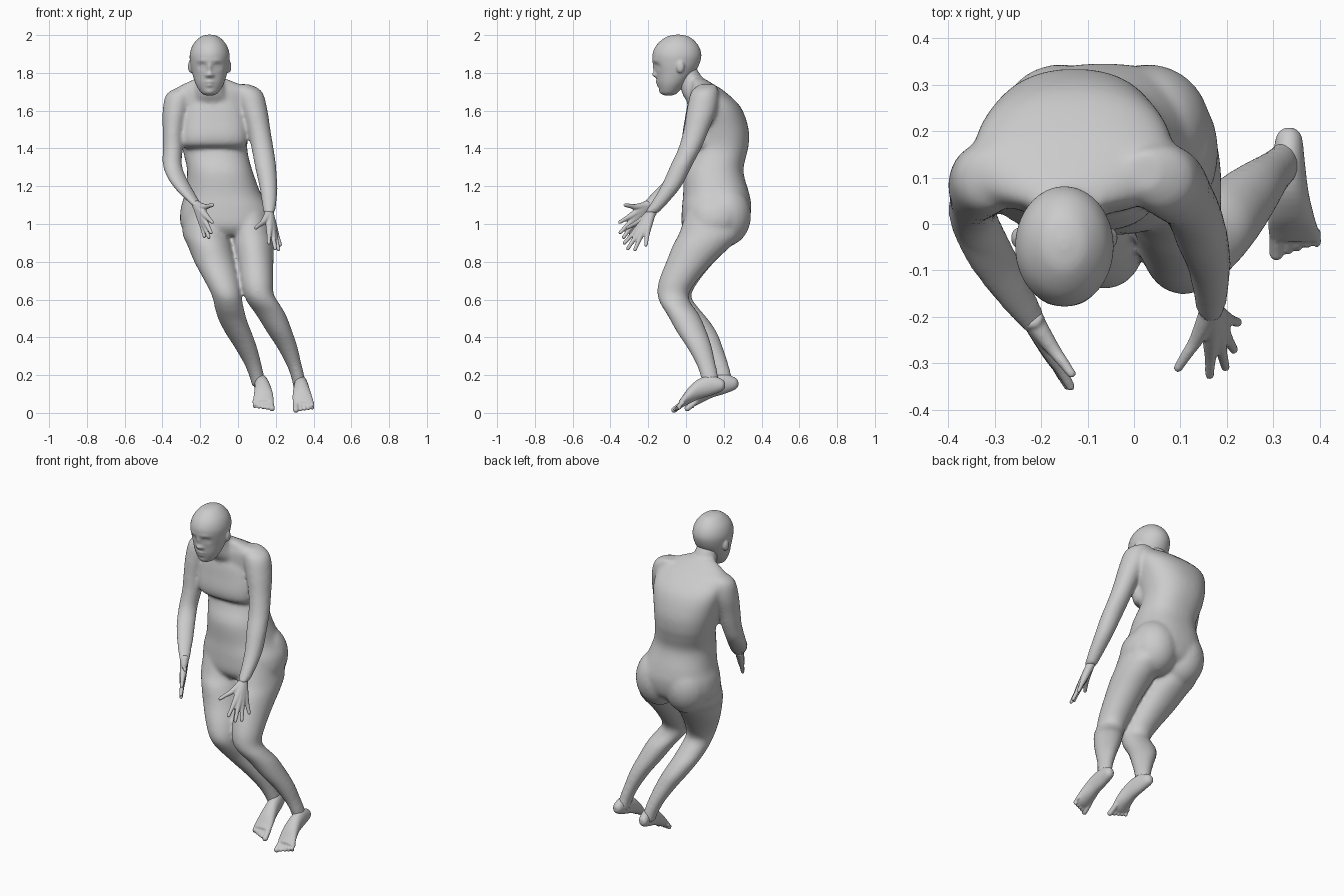
import bpy, bmesh, math
from mathutils import Vector, Matrix

X, Y, Z = Vector((1, 0, 0)), Vector((0, 1, 0)), Vector((0, 0, 1))
bm = bmesh.new()


def smooth_keys(keys, steps):
    """Catmull-Rom interpolation of (x, y, z, r1, r2) keys."""
    out, n = [], len(keys)
    for i in range(n - 1):
        a, b, c, d = (keys[max(0, min(n - 1, i + j))] for j in (-1, 0, 1, 2))
        for s in range(steps):
            t = s / steps
            out.append([0.5 * (2 * q + (r - p) * t + (2 * p - 5 * q + 4 * r - w) * t * t
                               + (3 * q - p - 3 * r + w) * t ** 3)
                        for p, q, r, w in zip(a, b, c, d)])
    return out + [list(keys[-1])]


def loft(keys, u=X, v=Y, n=28, steps=4, power=1.0):
    """Closed tube of elliptical rings lying in the plane u, v."""
    rings = []
    for x, y, z, r1, r2 in smooth_keys(keys, steps):
        ring = []
        for k in range(n):
            c, s = math.cos(math.tau * k / n), math.sin(math.tau * k / n)
            c = math.copysign(abs(c) ** power, c)
            s = math.copysign(abs(s) ** power, s)
            ring.append(bm.verts.new(Vector((x, y, z)) + u * (r1 * c) + v * (r2 * s)))
        rings.append(ring)
    for a, b in zip(rings, rings[1:]):
        for k in range(n):
            bm.faces.new((a[k], a[(k + 1) % n], b[(k + 1) % n], b[k]))
    bm.faces.new(rings[0])
    bm.faces.new(rings[-1])
    return [w for r in rings for w in r]


def ball(c, r):
    bmesh.ops.create_uvsphere(bm, u_segments=24, v_segments=16, radius=1,
                              matrix=Matrix.Translation(c) @ Matrix.Diagonal((*r, 1)))


def digit(pts, radii):
    """Finger or toe: round tube with rounded tip."""
    d = (Vector(pts[-1]) - Vector(pts[0])).normalized()
    u = d.orthogonal().normalized()
    loft([(*p, r, r) for p, r in zip(pts, radii)], u, d.cross(u), n=12)
    ball(pts[-1], (radii[-1],) * 3)


def finish(name, voxel, relax):
    """Fuse the pieces made so far into one smooth object."""
    bmesh.ops.recalc_face_normals(bm, faces=bm.faces[:])
    mesh = bpy.data.meshes.new(name)
    bm.to_mesh(mesh)
    bm.clear()
    ob = bpy.data.objects.new(name, mesh)
    bpy.context.collection.objects.link(ob)
    m = ob.modifiers.new("fuse", 'REMESH')
    m.mode, m.voxel_size, m.use_smooth_shade = 'VOXEL', voxel, True
    m = ob.modifiers.new("relax", 'SMOOTH')
    m.factor, m.iterations = .5, relax


# torso, chest, seat and neck
loft([(-.145, .06, 1.77, .08, .036), (-.14, .09, 1.735, .16, .064), (-.135, .113, 1.70, .21, .094),
      (-.13, .152, 1.62, .215, .137), (-.13, .172, 1.51, .192, .158), (-.125, .182, 1.42, .174, .15),
      (-.115, .170, 1.36, .170, .149), (-.095, .146, 1.275, .174, .158), (-.08, .16, 1.16, .202, .175),
      (-.066, .162, 1.08, .238, .184), (-.062, .15, .99, .24, .172), (-.06, .13, .94, .19, .12)],
     n=40, power=.88)
loft([(-.135, .10, 1.70, .10, .06), (-.13, .098, 1.63, .15, .09), (-.126, .083, 1.55, .168, .09),
      (-.125, .073, 1.47, .174, .092), (-.125, .078, 1.42, .17, .085), (-.124, .10, 1.397, .15, .06)],
     n=40, power=.8)
for s in (-1, 1):
    ball((-.064 + s * .095, .205, 1.045), (.135, .14, .165))
loft([(-.15, -.015, 1.85, .055, .055), (-.149, .008, 1.80, .062, .064), (-.148, .032, 1.75, .07, .07),
      (-.145, .07, 1.685, .098, .088), (-.14, .1, 1.64, .12, .09)])

# arms
loft([(-.275, .11, 1.725, .04, .04), (-.31, .10, 1.687, .07, .072), (-.331, .09, 1.60, .068, .08),
      (-.343, .07, 1.50, .056, .07), (-.345, .05, 1.40, .053, .062), (-.347, .015, 1.31, .051, .058),
      (-.318, -.05, 1.235, .051, .058), (-.275, -.12, 1.17, .044, .052), (-.235, -.18, 1.12, .033, .042),
      (-.212, -.214, 1.092, .027, .034)])
loft([(.02, .115, 1.74, .04, .04), (.055, .10, 1.702, .072, .072), (.083, .085, 1.61, .072, .08),
      (.11, .055, 1.50, .062, .068), (.13, .02, 1.40, .059, .061), (.145, -.025, 1.31, .057, .058),
      (.16, -.075, 1.205, .049, .055), (.165, -.13, 1.125, .041, .047), (.165, -.185, 1.055, .031, .037)])

# legs
loft([(.06, .14, 1.06, .10, .14), (.073, .125, .95, .11, .162), (.082, .088, .89, .107, .157),
      (.092, .022, .80, .096, .127), (.10, -.042, .70, .087, .102), (.11, -.068, .63, .079, .084),
      (.135, -.055, .58, .083, .082), (.175, -.015, .52, .079, .085), (.22, .03, .43, .068, .08),
      (.26, .07, .35, .055, .067), (.295, .105, .26, .041, .052), (.317, .125, .19, .036, .047),
      (.326, .138, .13, .033, .045)])
loft([(-.17, .14, 1.06, .12, .14), (-.168, .125, .95, .126, .162), (-.15, .088, .89, .119, .157),
      (-.122, .03, .80, .110, .122), (-.085, -.03, .70, .093, .099), (-.06, -.056, .62, .078, .084),
      (-.046, -.02, .555, .077, .087), (-.027, .035, .49, .075, .087), (.005, .085, .42, .07, .082),
      (.04, .125, .35, .06, .069), (.078, .17, .26, .046, .054), (.1, .195, .19, .039, .047),
      (.108, .208, .14, .034, .044)])
finish("body", .0095, 14)

# head with face relief
head = loft([(-.15, -.042, 2.002, .012, .014), (-.15, -.043, 1.99, .05, .062), (-.15, -.046, 1.95, .088, .108),
             (-.15, -.048, 1.90, .105, .129), (-.15, -.05, 1.85, .103, .122), (-.15, -.057, 1.80, .093, .102),
             (-.15, -.072, 1.75, .078, .079), (-.15, -.083, 1.715, .06, .058), (-.15, -.09, 1.69, .04, .04),
             (-.15, -.092, 1.68, .015, .018)], n=72, steps=8)
bumps = [(0, 1.79, .023, .015, .014), (0, 1.825, .011, .011, .026), (0, 1.752, .010, .022, .007),
         (0, 1.733, .009, .018, .007), (0, 1.70, .006, .022, .014)]
for s in (-1, 1):
    bumps += [(s * .042, 1.835, -.013, .02, .014), (s * .04, 1.833, .008, .013, .008),
              (s * .04, 1.865, .005, .03, .010), (s * .017, 1.786, .009, .008, .009)]
for w in head:
    if w.co.y < -.09:
        w.co.y -= sum(a * math.exp(-((w.co.x + .15 - dx) / sx) ** 2 - ((w.co.z - z) / sz) ** 2)
                      for dx, z, a, sx, sz in bumps)
for s in (-1, 1):
    ball((-.15 + s * .1, -.03, 1.833), (.015, .022, .034))      # ears
finish("head", .0055, 5)

# hands
for wrist, tips in (
        ((-.217, -.208, 1.098), [(-.135, -.322, 1.10), (-.137, -.35, 1.01), (-.143, -.348, .955),
                                 (-.155, -.33, .93), (-.178, -.295, .935)]),
        ((.165, -.182, 1.06), [(.095, -.31, .98), (.163, -.325, .90), (.197, -.308, .87),
                               (.215, -.27, .865), (.224, -.212, .89)])):
    wrist = Vector(wrist)
    mid = Vector(tips[2])
    for i, tip in enumerate(tips):
        tip = Vector(tip)
        knuckle = wrist.lerp(tip.lerp(mid, .12), .5)
        digit([wrist.lerp(tip, -.06), knuckle, knuckle.lerp(tip, .5), tip],
              [.025, .0185 if i else .016, .0125, .010])
finish("hands", .0045, 4)


# feet
def left_foot(x, y, z):
    return x, y, z


def right_foot(x, y, z):
    return .107 - (x - .335) + .17 * (.2 - y), y + .07, z + .008


for place in (left_foot, right_foot):
    loft([(*place(x, y, z), r1, r2) for x, y, z, r1, r2 in (
        (.334, .207, .147, .010, .014), (.334, .19, .147, .027, .032), (.333, .135, .145, .035, .052),
        (.335, .07, .127, .041, .054), (.339, .015, .091, .05, .044), (.345, -.02, .058, .055, .029),
        (.347, -.038, .042, .052, .02))], X, Z)
    for i in range(5):
        r = .0155 if i == 0 else .0105
        x = .307 + i * .0205 + (.004 if i else 0)
        digit([place(x, -.015, .055), place(x, -.042, .032), place(x, -.063 + .007 * i, .0155 + .003 * i)],
              [r, r, r])
finish("feet", .0045, 4)
